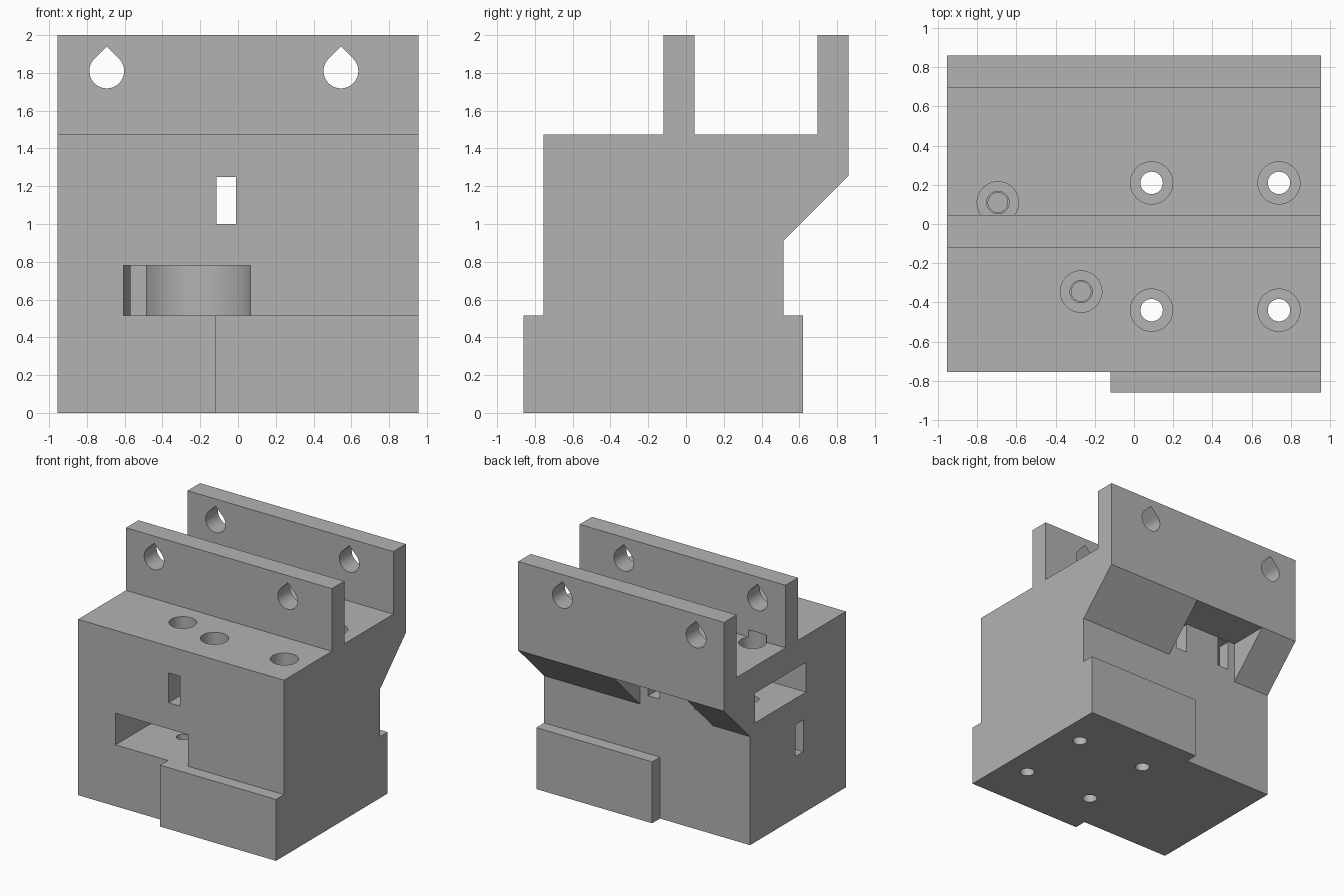
import bpy
import bmesh
from math import sin, cos, pi
from mathutils import Vector

if "Cube" in bpy.data.objects:
    bpy.data.objects.remove(bpy.data.objects["Cube"])

HALF = 0.955       # half width of the block
DECK = 1.475       # height of the deck between the flanges
LOW = (0.515, 0.78)    # height range of the lower pulley pocket
HIGH = (1.0, 1.25)     # height range of the upper pulley pocket
OUT = 1.2          # past every outer face

gray = bpy.data.materials.new("plain gray")
gray.use_nodes = True
gray.diffuse_color = (0.45, 0.45, 0.45, 1)
gray.node_tree.nodes["Principled BSDF"].inputs["Base Color"].default_value = (0.45, 0.45, 0.45, 1)


def prism(name, outline, axis, lo, hi):
    """Extrude a 2D outline along x (y, z), y (x, z) or z (x, y)."""
    place = {"x": lambda a, b, t: (t, a, b),
             "y": lambda a, b, t: (a, t, b),
             "z": lambda a, b, t: (a, b, t)}[axis]
    bm = bmesh.new()
    face = bm.faces.new([bm.verts.new(place(a, b, lo)) for a, b in outline])
    grown = bmesh.ops.extrude_face_region(bm, geom=[face])["geom"]
    bmesh.ops.translate(bm, vec=Vector(place(0, 0, hi - lo)),
                        verts=[g for g in grown if isinstance(g, bmesh.types.BMVert)])
    bmesh.ops.recalc_face_normals(bm, faces=bm.faces[:])
    mesh = bpy.data.meshes.new(name)
    bm.to_mesh(mesh)
    bm.free()
    mesh.materials.append(gray)
    obj = bpy.data.objects.new(name, mesh)
    bpy.context.collection.objects.link(obj)
    return obj


def box(name, x, y, z):
    return prism(name, [(x[0], y[0]), (x[1], y[0]), (x[1], y[1]), (x[0], y[1])], "z", *z)


def arc(cx, cy, r, start, end, n):
    step = (end - start) / n
    return [(cx + r * cos(start + i * step), cy + r * sin(start + i * step)) for i in range(n + 1)]


def bore(x, y, r, lo, hi):
    return prism("bore", arc(x, y, r, 0, 2 * pi, 48)[:-1], "z", lo, hi)


def combine(target, tool, operation="DIFFERENCE"):
    mod = target.modifiers.new("cut", "BOOLEAN")
    mod.operation = operation
    mod.solver = "EXACT"
    mod.object = tool
    tool.hide_render = True
    graph = bpy.context.evaluated_depsgraph_get()
    result = bpy.data.meshes.new_from_object(target.evaluated_get(graph))
    target.modifiers.clear()
    target.data = result
    bpy.data.objects.remove(tool)


# Block with two upright flanges and a sloped rear overhang
block = prism("carriage_block", [
    (-0.755, 0), (0.515, 0), (0.515, 0.91), (0.86, 1.255), (0.86, 2), (0.695, 2),
    (0.695, DECK), (0.045, DECK), (0.045, 2), (-0.12, 2), (-0.12, DECK), (-0.755, DECK),
], "x", -HALF, HALF)

# Wider foot at front and back
foot = box("foot", (-0.12, HALF), (-0.86, 0.62), (0, LOW[0]))
combine(block, foot, "UNION")

# Rear notch under the overhang
combine(block, box("notch", (-0.61, 0.065), (0.515, OUT), (0.8, 1.255)))

# Teardrop rod holes through both flanges
for x in (-0.695, 0.545):
    r = 0.092
    drop = arc(x, 1.81, r, 0.75 * pi, 2.25 * pi, 36) + [(x, 1.81 + r * 2 ** 0.5)]
    combine(block, prism("rod_hole", drop, "y", -OUT, OUT))

# Lower pulley pocket, open to the front, with its belt slot to the side
px, py, pr = -0.27, -0.345, 0.337
pocket = arc(px, py, pr, 0, pi, 32) + [(px - pr, -OUT), (px + pr, -OUT)]
combine(block, prism("front_pocket", pocket, "z", *LOW))
combine(block, box("side_slot", (-OUT, px), (-0.19, -0.085), LOW))

# Upper pulley pocket, open to the side, with its belt slot to the rear
qx, qy = -0.695, 0.11
pocket = arc(qx, qy, pr, -pi / 2, pi / 2, 32) + [(-OUT, qy + pr), (-OUT, qy - pr)]
combine(block, prism("side_pocket", pocket, "z", *HIGH))
combine(block, box("rear_slot", (-0.545, -0.44), (qy, 0.7), HIGH))

# Belt slot straight through from front to rear
combine(block, box("through_slot", (-0.115, -0.01), (-OUT, 0.7), HIGH))

# Counterbored mounting bolts through the whole block
for x in (0.09, 0.74):
    for y in (-0.44, 0.21):
        combine(block, bore(x, y, 0.108, 0.25, DECK + 0.1))
        combine(block, bore(x, y, 0.057, -0.1, 0.5))

# Counterbored pulley bolts, blind below the pockets
for x, y, seat, pocket_z in ((px, py, 0.92, LOW), (qx, qy, 1.36, HIGH)):
    combine(block, bore(x, y, 0.106, seat, DECK + 0.06))
    combine(block, bore(x, y, 0.057, pocket_z[1] - 0.1, seat + 0.05))
    combine(block, bore(x, y, 0.05, pocket_z[0] - 0.3, pocket_z[0] + 0.1))

bpy.ops.object.select_all(action="DESELECT")
block.select_set(True)
bpy.context.view_layer.objects.active = block
bpy.ops.object.shade_smooth_by_angle(angle=pi / 6)
